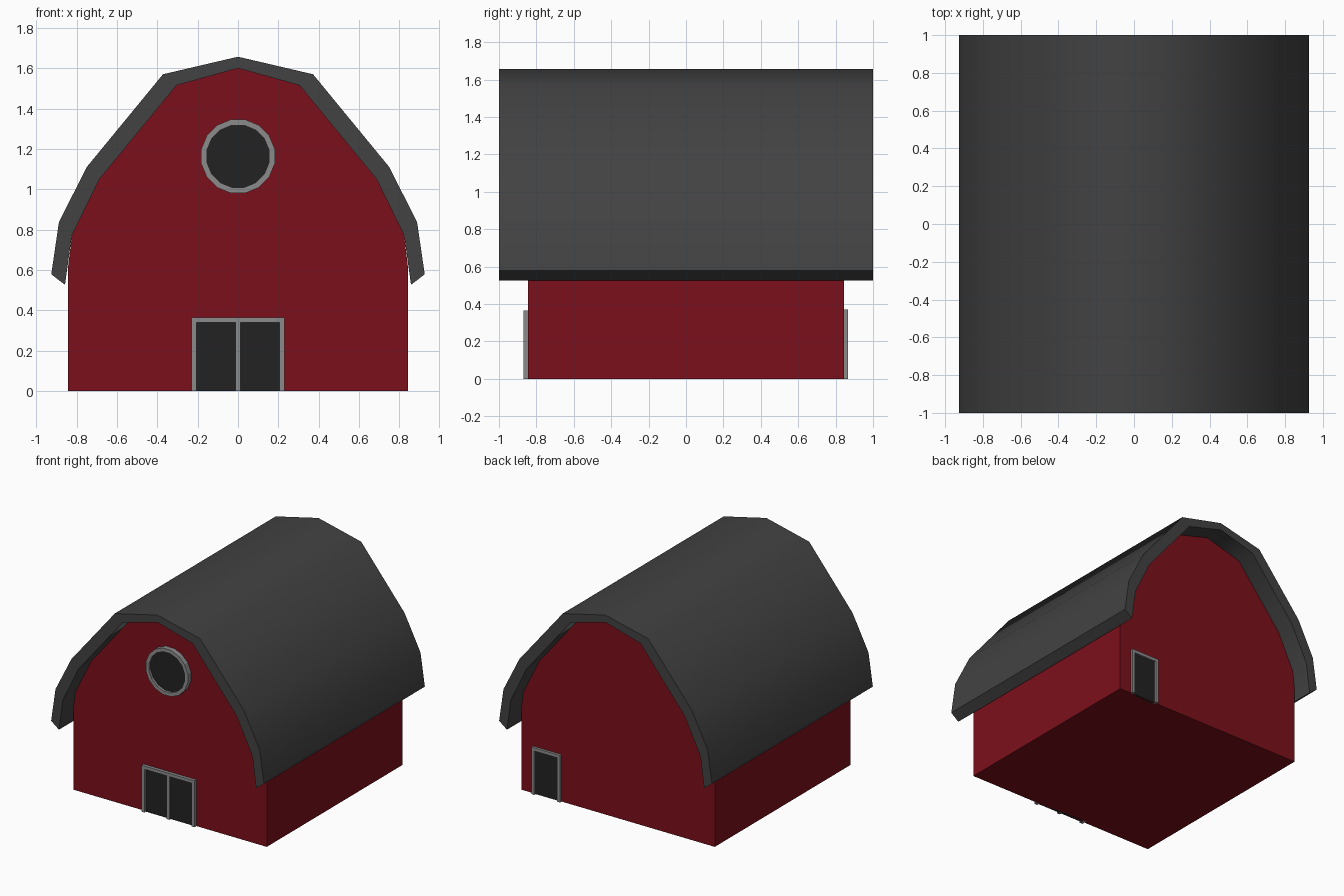
import bpy, bmesh, math
from mathutils import Matrix

if "Cube" in bpy.data.objects:
    bpy.data.objects.remove(bpy.data.objects["Cube"])


def material(name, rgb):
    m = bpy.data.materials.new(name)
    m.diffuse_color = (*rgb, 1)
    m.use_nodes = True
    m.node_tree.nodes["Principled BSDF"].inputs["Base Color"].default_value = m.diffuse_color
    return m


RED = material("red_paint", (0.20, 0.005, 0.011))
ROOF = material("dark_shingle", (0.055, 0.055, 0.055))
TRIM = material("grey_trim", (0.26, 0.26, 0.26))
DARK = material("dark_panel", (0.016, 0.016, 0.016))


def finish(name, bm, mat):
    bmesh.ops.recalc_face_normals(bm, faces=bm.faces)
    me = bpy.data.meshes.new(name)
    bm.to_mesh(me)
    bm.free()
    me.materials.append(mat)
    ob = bpy.data.objects.new(name, me)
    bpy.context.collection.objects.link(ob)
    return ob


def extrude_y(bm, depth):
    r = bmesh.ops.extrude_face_region(bm, geom=bm.faces[:])
    verts = [g for g in r["geom"] if isinstance(g, bmesh.types.BMVert)]
    bmesh.ops.translate(bm, verts=verts, vec=(0, depth, 0))


def prism(name, pts, y0, y1, mat):
    """Extrude an (x, z) outline from y0 to y1."""
    bm = bmesh.new()
    bm.faces.new([bm.verts.new((x, y0, z)) for x, z in pts])
    extrude_y(bm, y1 - y0)
    return finish(name, bm, mat)


def mirrored(half):
    """Right half from the ridge down, completed with its left half."""
    return half + [(-x, z) for x, z in reversed(half) if x > 0]


def rect(x0, x1, z0, z1):
    return [(x0, z0), (x1, z0), (x1, z1), (x0, z1)]


# Barn body
gable = [(0, 1.60), (0.305, 1.515), (0.687, 1.05), (0.824, 0.77)]
prism("barn_body", mirrored(gable + [(0.842, 0.62), (0.842, 0)]), -0.845, 0.845, RED)

# Gambrel roof shell with eaves
outer = [(0, 1.657), (0.372, 1.57), (0.75, 1.11), (0.888, 0.837), (0.926, 0.578)]
inner = gable + [(0.858, 0.526)]
outline = [(-x, z) for x, z in reversed(outer[1:])] + outer
outline += list(reversed(inner)) + [(-x, z) for x, z in inner[1:]]
roof = prism("roof", outline, -1, 1, ROOF)
bpy.context.view_layer.objects.active = roof
roof.select_set(True)
bpy.ops.object.shade_smooth_by_angle(angle=math.radians(42))


# Doors: an upside-down U frame around a recessed panel
def door(name, x0, x1, top, wall, out, t=0.025):
    frame = [(x0, 0), (x0, top), (x1, top), (x1, 0),
             (x1 - t, 0), (x1 - t, top - t), (x0 + t, top - t), (x0 + t, 0)]
    back, front = wall - 0.02 * out, wall + 0.025 * out
    prism(name + "_frame", frame, back, front, TRIM)
    prism(name + "_panel", rect(x0 + t, x1 - t, 0, top - t), back, wall + 0.008 * out, DARK)


door("front_door", -0.23, 0.23, 0.365, -0.845, -1)
prism("front_door_divider", rect(-0.012, 0.012, 0, 0.34), -0.87, -0.84, TRIM)
door("back_door", 0.49, 0.74, 0.37, 0.84, 1)


# Round window
def circle(bm, radius):
    m = (Matrix.Translation((0, -0.885, 1.163)) @ Matrix.Rotation(math.pi / 2, 4, 'X')
         @ Matrix.Rotation(math.pi / 16, 4, 'Z'))
    return bmesh.ops.create_circle(bm, segments=16, radius=radius, matrix=m)


bm = bmesh.new()
circle(bm, 0.186)
circle(bm, 0.157)
bmesh.ops.bridge_loops(bm, edges=bm.edges[:])
extrude_y(bm, 0.06)
finish("window_frame", bm, TRIM)

glass = [(0.158 * math.cos(a), 1.163 + 0.158 * math.sin(a))
         for a in ((i + 0.5) * math.pi / 8 for i in range(16))]
prism("window_glass", glass, -0.865, -0.83, DARK)
